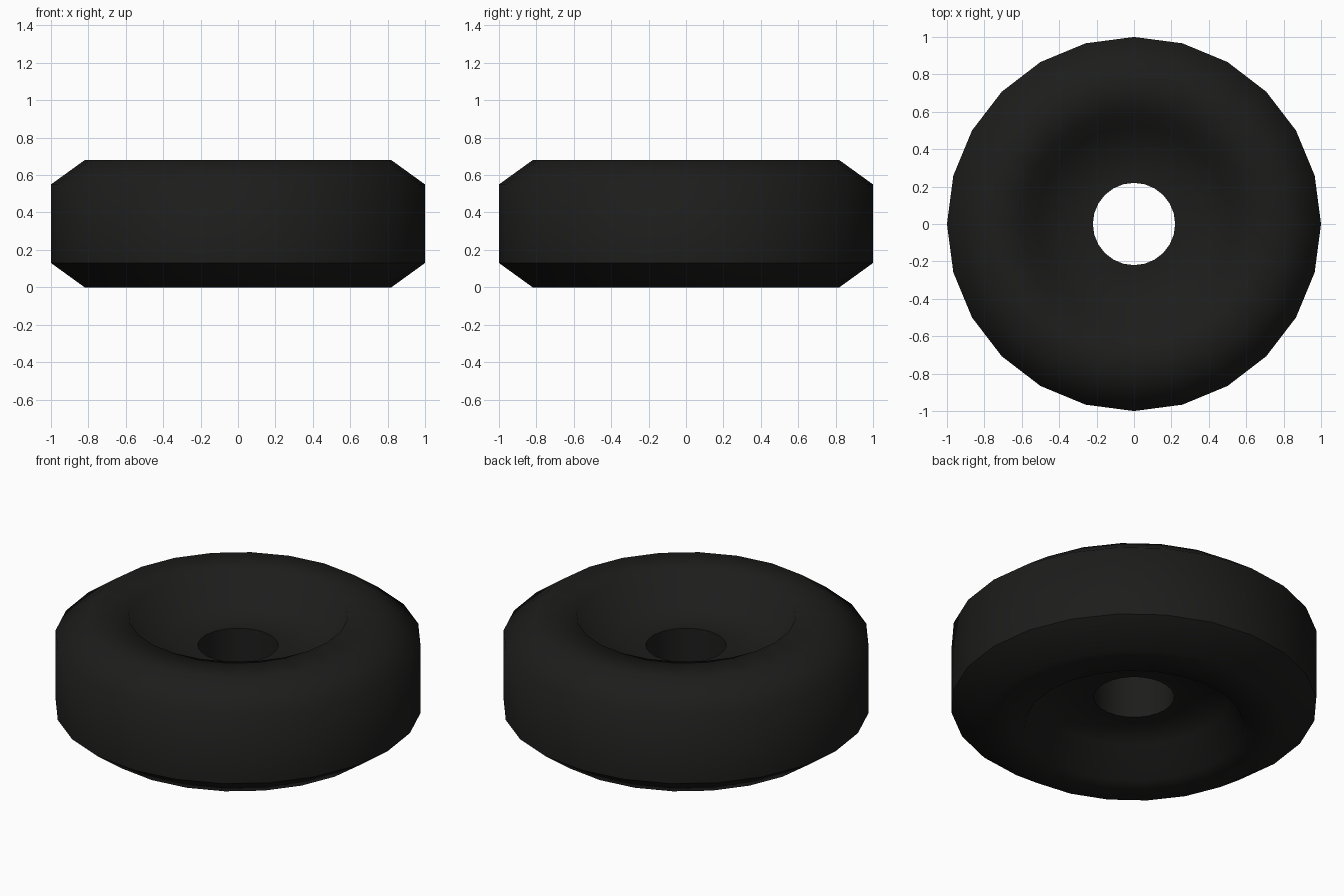
import bpy, bmesh, math

if "Cube" in bpy.data.objects:
    bpy.data.objects.remove(bpy.data.objects["Cube"])

SIDES = 24

# Closed cross-section (radius, height): tread, shoulders, stepped hub recess, axle hole
profile = [(1.0, 0.13), (1.0, 0.55), (0.82, 0.68), (0.60, 0.68), (0.52, 0.50), (0.22, 0.50),
           (0.22, 0.18), (0.52, 0.18), (0.60, 0.0), (0.82, 0.0)]

# Revolve the cross-section around z
bm = bmesh.new()
rings = []
for i in range(SIDES):
    a = 2 * math.pi * i / SIDES
    rings.append([bm.verts.new((r * math.cos(a), r * math.sin(a), z)) for r, z in profile])
n = len(profile)
for i in range(SIDES):
    this, following = rings[i], rings[(i + 1) % SIDES]
    for j in range(n):
        k = (j + 1) % n
        bm.faces.new((this[j], following[j], following[k], this[k]))
bmesh.ops.recalc_face_normals(bm, faces=bm.faces)

# Crisp lower tread edge
for i in range(SIDES):
    bm.edges.get((rings[i][0], rings[(i + 1) % SIDES][0])).smooth = False

mesh = bpy.data.meshes.new("tyre")
bm.to_mesh(mesh)
bm.free()
tyre = bpy.data.objects.new("tyre", mesh)
bpy.context.collection.objects.link(tyre)

# Smooth rubber, crisp axle hole
bpy.context.view_layer.objects.active = tyre
tyre.select_set(True)
bpy.ops.object.shade_smooth_by_angle(angle=math.radians(75), keep_sharp_edges=True)

# Black rubber
rubber = bpy.data.materials.new("black_rubber")
rubber.diffuse_color = (0.012, 0.012, 0.0115, 1)
rubber.use_nodes = True
rubber.node_tree.nodes["Principled BSDF"].inputs["Base Color"].default_value = rubber.diffuse_color
mesh.materials.append(rubber)
